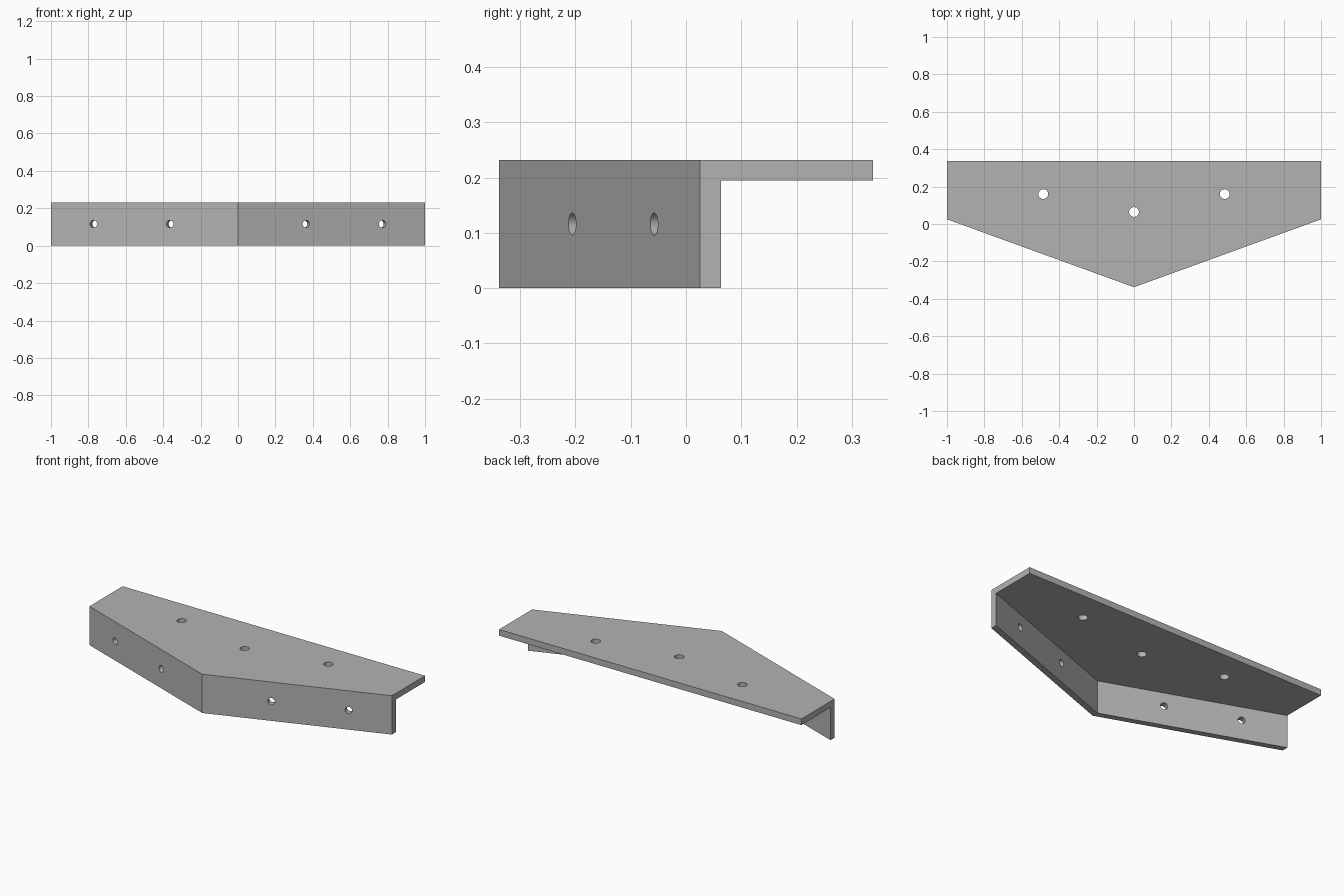
import bpy
import math
from mathutils import Matrix, Vector

if "Cube" in bpy.data.objects:
    bpy.data.objects.remove(bpy.data.objects["Cube"], do_unlink=True)

HEIGHT, THICK = 0.232, 0.037     # overall height, top plate thickness
TIP, BACK, SIDE = -0.338, 0.338, 0.025
WALL = 0.038                     # flange thickness measured along y
SLOPE = SIDE - TIP               # rise of the angled front per unit of x
MID_Z = HEIGHT / 2

steel = bpy.data.materials.new("grey steel")
steel.use_nodes = True
colour = (0.45, 0.45, 0.45, 1)
steel.diffuse_color = colour
steel.node_tree.nodes["Principled BSDF"].inputs["Base Color"].default_value = colour


def prism(name, outline, z0, z1):
    """Extrude a counter-clockwise outline between two heights."""
    n = len(outline)
    verts = [(x, y, z) for z in (z0, z1) for x, y in outline]
    faces = [tuple(reversed(range(n))), tuple(range(n, 2 * n))]
    faces += [(i, (i + 1) % n, (i + 1) % n + n, i + n) for i in range(n)]
    mesh = bpy.data.meshes.new(name)
    mesh.from_pydata(verts, [], faces)
    mesh.materials.append(steel)
    obj = bpy.data.objects.new(name, mesh)
    bpy.context.collection.objects.link(obj)
    return obj


def arrow(half_width, tip, back):
    """Five-sided outline with a pointed front."""
    shoulder = tip + SLOPE * half_width
    return [(0, tip), (half_width, shoulder), (half_width, back),
            (-half_width, back), (-half_width, shoulder)]


def drill(centre, axis, radius):
    """Cylinder cutter along the given axis."""
    bpy.ops.mesh.primitive_cylinder_add(vertices=32, radius=radius, depth=0.15)
    obj = bpy.context.object
    obj.name = "hole_cutter"
    obj.data.materials.append(steel)
    turn = Vector(axis).to_track_quat('Z', 'Y').to_matrix().to_4x4()
    obj.matrix_world = Matrix.Translation(centre) @ turn
    return obj


# Solid block, hollowed below the top plate and behind the two front flanges
bracket = prism("angled_bracket", arrow(1, TIP, BACK), 0, HEIGHT)
cutters = [prism("pocket_cutter", arrow(1.2, TIP + WALL, 0.6),
                 -0.1, HEIGHT - THICK)]

# Vertical bolt holes through the top plate
for x, y in ((-0.485, 0.16), (0, 0.064), (0.485, 0.16)):
    cutters.append(drill((x, y, HEIGHT - THICK / 2), (0, 0, 1), 0.026))

# Bolt holes square to each front flange
for side in (-1, 1):
    for x in (0.364, 0.772):
        # slide from the outer face to the middle of the wall
        normal = Vector((side * SLOPE, -1, 0)).normalized()
        face = Vector((side * x, TIP + SLOPE * x, MID_Z))
        cutters.append(drill(face - normal * WALL / 2, normal, 0.02))

# Cut everything, then remove the cutters
bpy.context.view_layer.update()
bpy.ops.object.select_all(action='DESELECT')
bracket.select_set(True)
bpy.context.view_layer.objects.active = bracket
for cutter in cutters:
    cutter.hide_render = True
    mod = bracket.modifiers.new("cut", 'BOOLEAN')
    mod.operation = 'DIFFERENCE'
    mod.solver = 'EXACT'
    mod.object = cutter
    bpy.ops.object.modifier_apply(modifier=mod.name)
for cutter in cutters:
    bpy.data.objects.remove(cutter, do_unlink=True)

bpy.ops.object.shade_smooth_by_angle(angle=math.radians(15))
